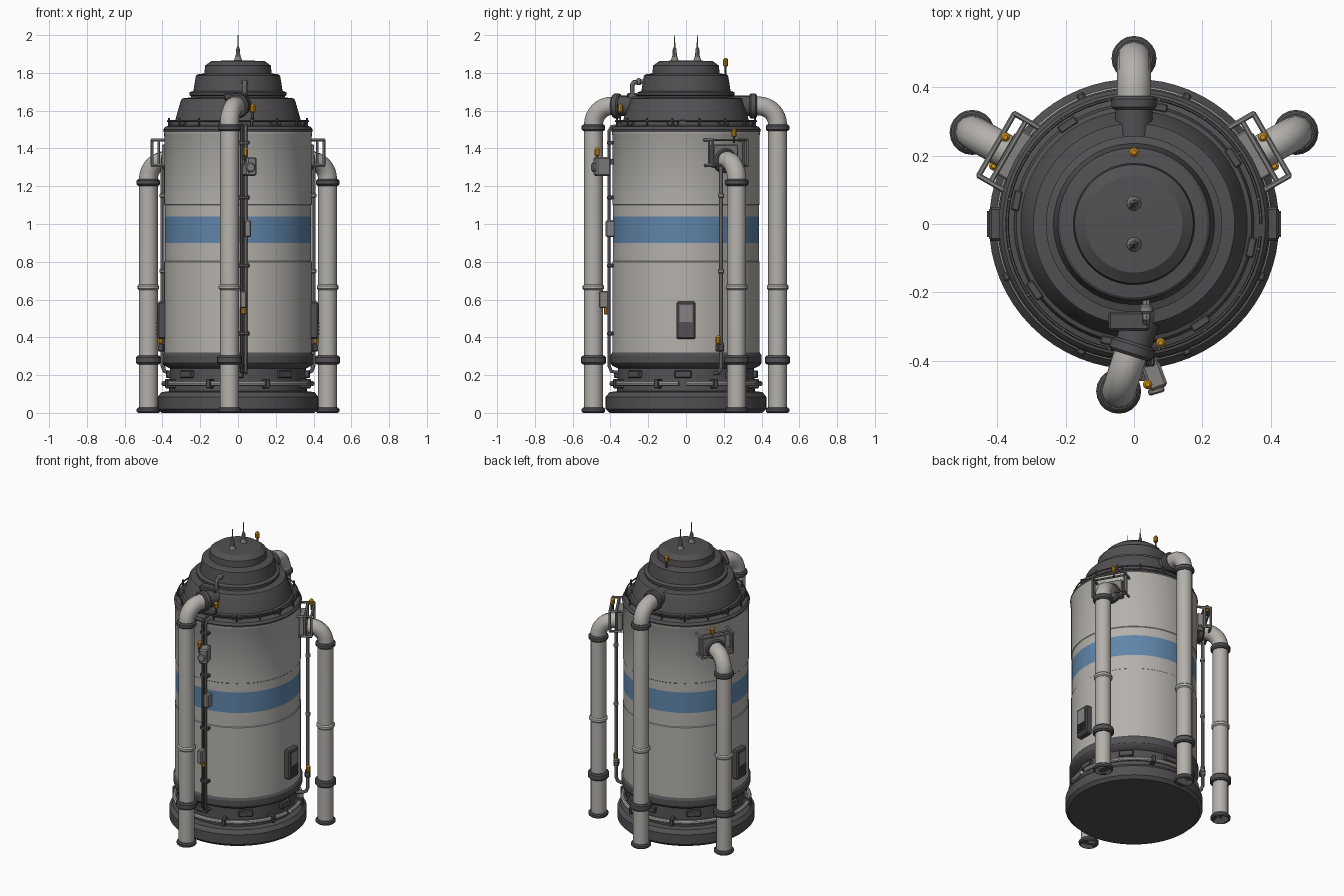
import bpy, bmesh, math
from mathutils import Vector, Matrix

if "Cube" in bpy.data.objects:
    bpy.data.objects.remove(bpy.data.objects["Cube"])

def material(name, rgb):
    m = bpy.data.materials.new(name)
    m.diffuse_color = (*rgb, 1)
    m.use_nodes = True
    m.node_tree.nodes["Principled BSDF"].inputs["Base Color"].default_value = m.diffuse_color
    return m

LIGHT = material("pale_grey", (0.46, 0.44, 0.415))
DARK = material("charcoal", (0.085, 0.08, 0.085))
METAL = material("mid_grey", (0.24, 0.23, 0.225))
BLUE = material("blue_stripe", (0.115, 0.235, 0.40))
AMBER = material("amber", (0.60, 0.27, 0.01))

def finish(name, bm, mats, smooth=True):
    bmesh.ops.recalc_face_normals(bm, faces=bm.faces)
    me = bpy.data.meshes.new(name)
    bm.to_mesh(me)
    bm.free()
    for m in mats:
        me.materials.append(m)
    ob = bpy.data.objects.new(name, me)
    bpy.context.collection.objects.link(ob)
    if smooth:
        bpy.ops.object.select_all(action='DESELECT')
        ob.select_set(True)
        bpy.context.view_layer.objects.active = ob
        bpy.ops.object.shade_smooth_by_angle(angle=math.radians(32))
    return ob

def lathe(name, profile, mats, sides=64, loc=(0, 0, 0), axis=(0, 0, 1), rule=None):
    """Revolve (radius, height) points around an axis and cap both ends."""
    bm = bmesh.new()
    rot = Vector((0, 0, 1)).rotation_difference(Vector(axis)).to_matrix()
    rings = []
    for r, h in profile:
        rings.append([bm.verts.new(Vector(loc) + rot @ Vector((r * math.cos(a), r * math.sin(a), h)))
                      for a in (2 * math.pi * i / sides for i in range(sides))])
    for k in range(len(rings) - 1):
        for i in range(sides):
            j = (i + 1) % sides
            f = bm.faces.new((rings[k][i], rings[k][j], rings[k + 1][j], rings[k + 1][i]))
            if rule:
                f.material_index = rule((profile[k][1] + profile[k + 1][1]) / 2)
    bm.faces.new(rings[0][::-1])
    bm.faces.new(rings[-1])
    return finish(name, bm, mats)

def collar(name, loc, r, h, mat, axis=(0, 0, 1), sides=20):
    b = min(0.008, h / 4)
    return lathe(name, [(r - b, -h / 2), (r, -h / 2 + b), (r, h / 2 - b), (r - b, h / 2)],
                 [mat], sides, loc, axis)

def box(name, loc, size, mat, az=0.0, bevel=0.0):
    """Box with size (radial, tangential, vertical), turned by az about z."""
    bm = bmesh.new()
    bmesh.ops.create_cube(bm, size=1)
    bmesh.ops.scale(bm, vec=size, verts=bm.verts)
    if bevel:
        bmesh.ops.bevel(bm, geom=bm.edges[:], offset=bevel, segments=1, affect='EDGES')
    bmesh.ops.transform(bm, matrix=Matrix.Translation(loc) @ Matrix.Rotation(az, 4, 'Z'), verts=bm.verts)
    return finish(name, bm, [mat], False)

def tube(name, pts, r, mat, res=3, closed=False):
    cu = bpy.data.curves.new(name, 'CURVE')
    cu.dimensions = '3D'
    cu.bevel_depth, cu.bevel_resolution, cu.use_fill_caps = r, res, True
    sp = cu.splines.new('POLY')
    sp.points.add(len(pts) - 1)
    for p, q in zip(sp.points, pts):
        p.co = (*q, 1)
    sp.use_cyclic_u = closed
    tmp = bpy.data.objects.new(name + "_path", cu)
    bpy.context.collection.objects.link(tmp)
    bpy.context.view_layer.update()
    bm = bmesh.new()
    bm.from_mesh(tmp.evaluated_get(bpy.context.evaluated_depsgraph_get()).to_mesh())
    bpy.data.objects.remove(tmp)
    for f in bm.faces:
        f.material_index = 0
    return finish(name, bm, [mat])

def polar(r, az, z):
    return Vector((r * math.cos(az), r * math.sin(az), z))

def ring(r, z, n=64):
    return [polar(r, 2 * math.pi * i / n, z) for i in range(n)]

def elbow(start, inward, bend, n=8):
    """Quarter bend from vertical (at start) to horizontal along inward."""
    return [start + inward * bend * (1 - math.cos(t)) + Vector((0, 0, bend * math.sin(t)))
            for t in (math.pi / 2 * i / n for i in range(n + 1))]

# Base, neck and lower band
lathe("base", [(0.405, 0), (0.425, 0.02), (0.425, 0.085), (0.405, 0.11), (0.365, 0.115), (0.36, 0.235),
               (0.39, 0.25), (0.40, 0.265), (0.40, 0.305), (0.39, 0.32)], [DARK])
tube("base_ring_pipe", ring(0.392, 0.155), 0.014, LIGHT)
for i in range(8):
    a = math.radians(22.5 + 45 * i)
    box("ring_clamp", polar(0.385, a, 0.155), (0.06, 0.025, 0.05), DARK, a, 0.005)
    box("neck_block", polar(0.365, a + 0.35, 0.205), (0.03, 0.09, 0.04), DARK, a + 0.35, 0.005)

# Tank wall with the blue stripe
lathe("tank_wall", [(0.39, 0.315), (0.39, 0.80), (0.387, 0.803), (0.387, 0.90), (0.387, 1.04), (0.387, 1.10),
                    (0.39, 1.103), (0.39, 1.47), (0.393, 1.475), (0.393, 1.49)], [LIGHT, BLUE],
      rule=lambda z: 1 if 0.90 < z < 1.04 else 0)

# Stepped dome
lathe("dome", [(0.393, 1.488), (0.396, 1.50), (0.385, 1.515), (0.352, 1.525), (0.345, 1.545), (0.332, 1.55),
               (0.302, 1.655), (0.295, 1.665), (0.25, 1.67), (0.248, 1.678), (0.258, 1.682), (0.258, 1.697),
               (0.236, 1.705), (0.223, 1.785), (0.215, 1.792), (0.178, 1.797), (0.174, 1.838),
               (0.142, 1.862), (0.05, 1.866)], [DARK])

# Thin rail on the shoulder
tube("shoulder_rail", ring(0.372, 1.545), 0.005, DARK, 1)
for i in range(16):
    a = math.radians(11.25 + 22.5 * i)
    tube("rail_post", [polar(0.372, a, 1.50), polar(0.372, a, 1.56)], 0.006, DARK, 1)
    if i % 2:
        box("shoulder_block", polar(0.35, a, 1.535), (0.025, 0.06, 0.03), DARK, a, 0.004)

# Antennas
for y in (-0.06, 0.06):
    lathe("antenna", [(0.022, 0), (0.018, 0.012), (0.012, 0.03), (0.011, 0.06), (0.004, 0.075), (0.002, 0.136)],
          [METAL], 10, (0, y, 1.864))

def lamp(loc, stalk=0.05):
    x, y, z = loc
    tube("lamp_stalk", [(x, y, z - stalk), (x, y, z)], 0.006, DARK, 1)
    lathe("lamp", [(0.010, -0.02), (0.014, -0.015), (0.014, 0.015), (0.007, 0.024)], [AMBER], 10, loc)

def big_pipe(name, x, y, inward, z, reach):
    """Standing pipe with an elbow at height z that enters the tank along inward."""
    d = Vector((*inward, 0)).normalized()
    foot = Vector((x, y, 0))
    up = Vector((0, 0, 1))
    bend = 0.10
    path = [foot] + elbow(foot + up * (z - bend), d, bend)
    path.append(path[-1] + d * 0.04)
    tube(name, path, 0.05, LIGHT, 4)
    collar(name + "_foot", foot + up * 0.014, 0.062, 0.028, DARK)
    collar(name + "_lower_collar", foot + up * 0.28, 0.066, 0.045, DARK)
    collar(name + "_middle_collar", foot + up * 0.665, 0.057, 0.03, LIGHT)
    collar(name + "_upper_collar", foot + up * (z - bend - 0.015), 0.062, 0.035, DARK)
    collar(name + "_inlet_collar", foot + up * z + d * (bend + 0.03), 0.066, 0.04, DARK, d)
    collar(name + "_inlet", foot + up * z + d * (bend + 0.03 + reach / 2), 0.054, reach, DARK, d)

big_pipe("front_pipe", -0.045, -0.49, (0.3, 0.95), 1.625, 0.14)
big_pipe("back_pipe", 0, 0.485, (0, -1), 1.625, 0.14)

# Side pipes, each with a square bracket frame, thin drain tube, lamps and vent
for side, label in ((1, "right"), (-1, "left")):
    def at(r, deg, z):
        p = polar(r, math.radians(deg), z)
        return Vector((side * p.x, p.y, z))
    az = math.radians(30 if side > 0 else 150)
    p = at(0.545, 29.5, 0)
    big_pipe(label + "_pipe", p.x, p.y, (-p.x, -p.y), 1.335, 0.08)
    out, tan = polar(1, az, 0), polar(1, az + math.pi / 2, 0)
    corners = [(s * 0.105, z) for s, z in ((-1, 1.31), (1, 1.31), (1, 1.445), (-1, 1.445))]
    for r in (0.425, 0.465):
        tube(label + "_frame", [out * r + tan * s + Vector((0, 0, z)) for s, z in corners],
             0.008, METAL, 1, True)
    for s, z in corners:
        c = Vector((0, 0, z)) + tan * s
        tube(label + "_frame_rod", [c + out * (0.375 if z > 1.4 else 0.385), c + out * 0.468], 0.008, METAL, 1)
    box(label + "_bracket_plate", polar(0.405, az, 1.36), (0.04, 0.15, 0.12), METAL, az, 0.005)
    drain = [at(0.44, 25, 1.32), at(0.44, 25, 0.25), at(0.43, 25, 0.222), at(0.40, 25, 0.21), at(0.35, 25, 0.21)]
    tube(label + "_drain_tube", drain, 0.011, METAL, 2)
    for z in (0.36, 0.75, 1.15):
        collar(label + "_drain_joint", at(0.44, 25, z), 0.016, 0.03, METAL, sides=12)
    lamp(at(0.455, 34, 1.48))
    lamp(at(0.445, 22.5, 0.385), 0.04)
    box(label + "_drain_valve", at(0.44, 24, 0.345), (0.035, 0.035, 0.04), DARK, az, 0.004)
    # Vent
    box(label + "_vent", (side * 0.40, 0, 0.49), (0.05, 0.10, 0.20), DARK, 0, 0.008)
    box(label + "_vent_panel", (side * 0.424, 0, 0.525), (0.008, 0.07, 0.09), METAL)
    for k in range(4):
        box(label + "_vent_slat", (side * 0.426, 0, 0.42 + 0.018 * k), (0.01, 0.075, 0.008), DARK)

# Conduits and control boxes on the front
for x in (0.02, 0.042):
    tube("front_conduit", [(x, -0.34, 1.525), (x, -0.395, 1.515), (x, -0.408, 1.49), (x, -0.408, 0.25),
                           (x, -0.395, 0.22), (x, -0.34, 0.21)], 0.009, DARK if x < 0.03 else METAL, 2)
for z in (0.42, 0.78, 1.14, 1.43):
    box("conduit_clip", (0.031, -0.40, z), (0.06, 0.035, 0.02), DARK, 0, 0.004)
box("valve_box", (0.06, -0.445, 1.305), (0.055, 0.08, 0.10), METAL, 0.35, 0.008)
box("valve_arm", (0.04, -0.42, 1.33), (0.04, 0.08, 0.03), DARK)
collar("valve_knob", (0.065, -0.488, 1.30), 0.025, 0.02, METAL, (0.3, -1, 0), 12)
box("stripe_box", (0.052, -0.40, 0.975), (0.036, 0.05, 0.09), METAL, 0, 0.006)
box("lower_box", (0.028, -0.435, 0.60), (0.036, 0.05, 0.09), METAL, 0, 0.006)
lamp((0.04, -0.47, 1.38))
lamp((0.03, -0.42, 0.54), -0.03)

# Fittings on the dome
lamp((0.078, -0.348, 1.61), 0.07)
lamp((0, 0.21, 1.855), 0.07)
box("dome_box", (-0.015, -0.285, 1.675), (0.12, 0.055, 0.035), DARK, 0, 0.006)
tube("dome_hook", [(0.036, -0.285, 1.66), (0.036, -0.285, 1.735), (0.036, -0.275, 1.75), (0.036, -0.21, 1.755)],
     0.013, METAL, 2)
collar("dome_hook_cap", (0.036, -0.25, 1.754), 0.019, 0.025, METAL, (0, 1, 0), 12)
